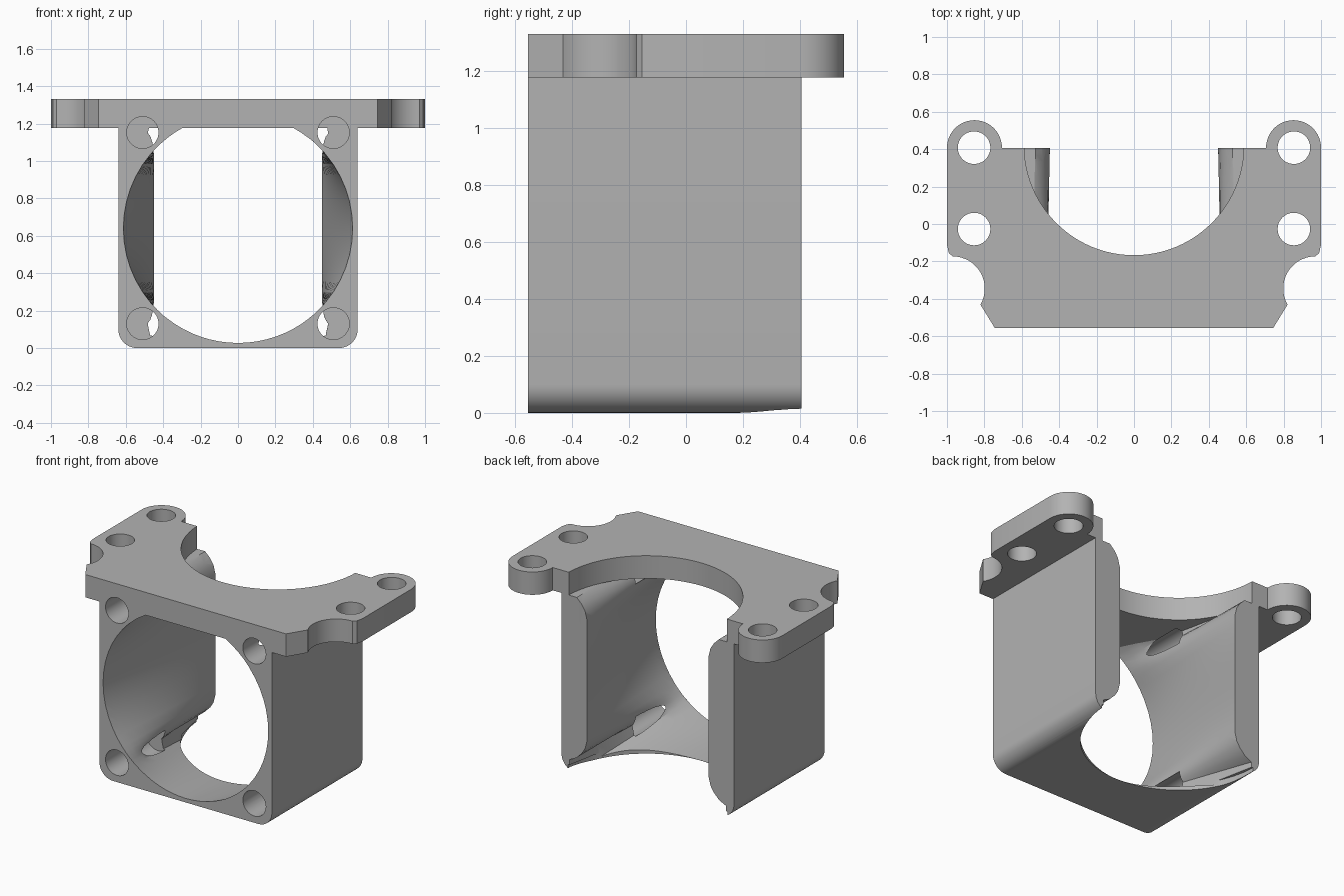
import bpy, bmesh
from math import sin, cos, pi, radians

old = bpy.data.objects.get("Cube")
if old:
    bpy.data.objects.remove(old, do_unlink=True)

grey = bpy.data.materials.new("plain grey")
grey.use_nodes = True
grey.diffuse_color = (0.45, 0.45, 0.45, 1)
grey.node_tree.nodes["Principled BSDF"].inputs["Base Color"].default_value = (0.45, 0.45, 0.45, 1)

FRONT, BACK = -0.555, 0.405
TOP, SEAT = 1.33, 1.177
MID = 0.64


def arc(cx, cy, r, a0, a1, n):
    """Points along an arc, angles in degrees."""
    angles = [radians(a0 + (a1 - a0) * i / n) for i in range(n + 1)]
    return [(cx + r * cos(a), cy + r * sin(a)) for a in angles]


def loft(name, rings):
    """Closed solid skinned through rings of equal length."""
    bm = bmesh.new()
    rows = [[bm.verts.new(p) for p in ring] for ring in rings]
    n = len(rows[0])
    for a, b in zip(rows, rows[1:]):
        for i in range(n):
            j = (i + 1) % n
            bm.faces.new((a[i], a[j], b[j], b[i]))
    bm.faces.new(rows[0][::-1])
    bm.faces.new(rows[-1])
    bmesh.ops.recalc_face_normals(bm, faces=bm.faces)
    mesh = bpy.data.meshes.new(name)
    bm.to_mesh(mesh)
    bm.free()
    mesh.materials.append(grey)
    obj = bpy.data.objects.new(name, mesh)
    bpy.context.collection.objects.link(obj)
    return obj


def prism_z(name, pts, z0, z1):
    return loft(name, [[(x, y, z) for x, y in pts] for z in (z0, z1)])


def prism_y(name, pts, y0, y1):
    return loft(name, [[(x, y, z) for x, z in pts] for y in (y0, y1)])


def circle(cx, cy, r, n=48):
    return arc(cx, cy, r, 0, 360, n)[:-1]


def cut(obj, cutter):
    bpy.context.view_layer.objects.active = obj
    mod = obj.modifiers.new("cut", 'BOOLEAN')
    mod.operation = 'DIFFERENCE'
    mod.solver = 'EXACT'
    mod.object = cutter
    bpy.ops.object.modifier_apply(modifier=mod.name)
    bpy.data.objects.remove(cutter, do_unlink=True)


def mirrored(half):
    return half + [(-x, y) for x, y in reversed(half)]


# Duct body: square top, rounded lower edges
body = prism_y("duct_body", mirrored(arc(0.54, 0.1, 0.1, -90, 0, 10) + [(0.64, SEAT)]), FRONT, BACK)

# Duct passage: round at the front, flared slot at the back
R = 0.613
quarter = [(40 * k / 6, 0.45, 0.4 * k / 6) for k in range(7)]
quarter += [(43, 0.465, 0.46), (45, 0.49, 0.5), (47, 0.53, 0.54), (49, 0.58, 0.565)]
quarter += [(52 + 38 * k / 8, 0.58 * (1 - k / 8), 0.68) for k in range(9)]
pairs = [((R * cos(radians(a)), R * sin(radians(a))), (x, z)) for a, x, z in quarter]


def flip(seq, sx, sz):
    return [((f[0] * sx, f[1] * sz), (b[0] * sx, b[1] * sz)) for f, b in seq]


ring = pairs + flip(pairs[-2::-1], -1, 1) + flip(pairs[1:], -1, -1) + flip(pairs[-2:0:-1], 1, -1)
rings = []
for step in range(13):
    t = -0.01 + 1.02 * step / 12
    y = FRONT + t * (BACK - FRONT)
    rings.append([(f[0] + (b[0] - f[0]) * t, y, MID + f[1] + (b[1] - f[1]) * t) for f, b in ring])
cut(body, loft("passage_cutter", rings))

# Round clearance through the floor
cut(body, prism_z("floor_cutter", circle(0, 0.42, 0.592, 96), -0.1, 0.04))

# Mounting plate with side ears and scallops
half = [(0.745, FRONT)]
half += arc(0.97, -0.345, 0.172, 210, 90, 16)
half += [(0.99, -0.155), (1.0, -0.11)]
half += arc(0.853, 0.408, 0.147, 0, 180, 24)
half += [(0.706, BACK)]
plate = prism_z("mounting_plate", mirrored(half), SEAT, TOP)
cut(plate, prism_z("plate_cutter", circle(0, 0.42, 0.587, 96), 1, 1.5))

for side in (-1, 1):
    # Vertical bolt holes in the ears
    for y in (0.408, -0.027):
        cut(plate, prism_z("bolt_cutter", circle(side * 0.855, y, 0.087), 1, 1.5))
    # Blind screw holes in the front corners
    for z in (0.13, 1.152):
        for part in (body, plate):
            if part is body or z > 1:
                cut(part, prism_y("screw_cutter", circle(side * 0.51, z, 0.085), -0.7, -0.12))

# Smooth curved walls, sharp edges
for part in (body, plate):
    bpy.ops.object.select_all(action='DESELECT')
    part.select_set(True)
    bpy.context.view_layer.objects.active = part
    bpy.ops.object.shade_smooth_by_angle(angle=radians(25))
